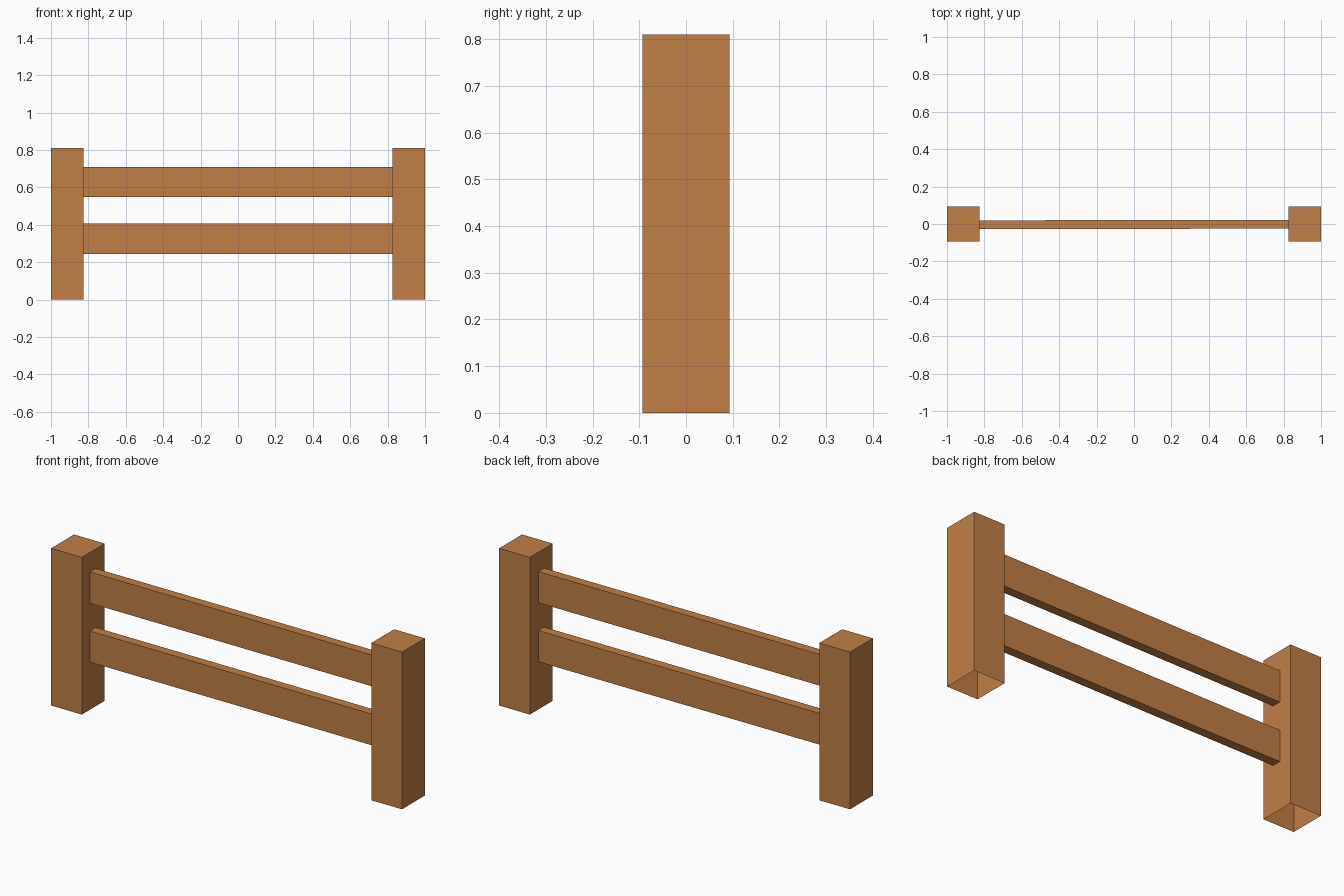
import bpy, bmesh
from mathutils import Matrix, Vector

if "Cube" in bpy.data.objects:
    bpy.data.objects.remove(bpy.data.objects["Cube"])

wood = bpy.data.materials.new("warm wood")
wood.diffuse_color = (0.533, 0.212, 0.061, 1.0)
wood.use_nodes = True
wood.node_tree.nodes["Principled BSDF"].inputs["Base Color"].default_value = wood.diffuse_color


def box(name, lo, hi, is_open, turn=0.0):
    """Box between two corners; faces whose normal passes is_open are left out."""
    lo, hi = Vector(lo), Vector(hi)
    bm = bmesh.new()
    bmesh.ops.create_cube(bm, size=1.0)
    bm.normal_update()
    bmesh.ops.delete(bm, geom=[f for f in bm.faces if is_open(f.normal)],
                     context='FACES_ONLY')
    size = hi - lo
    bmesh.ops.scale(bm, vec=size, verts=bm.verts)
    bmesh.ops.rotate(bm, matrix=Matrix.Rotation(turn, 3, 'Z'), verts=bm.verts)
    bmesh.ops.translate(bm, vec=(lo + hi) / 2, verts=bm.verts)
    mesh = bpy.data.meshes.new(name)
    bm.to_mesh(mesh)
    bm.free()
    mesh.materials.append(wood)
    obj = bpy.data.objects.new(name, mesh)
    bpy.context.collection.objects.link(obj)
    return obj


# Square posts, open underneath
for name, x in (("left_post", -0.9125), ("right_post", 0.9125)):
    box(name, (x - 0.0875, -0.093, 0), (x + 0.0875, 0.093, 0.81),
        lambda n: n.z < -0.5)

# Thin rails between the posts, ends hidden against the posts
for name, z in (("lower_rail", 0.245), ("upper_rail", 0.549)):
    box(name, (-0.826, -0.026, z), (0.826, 0.021, z + 0.161),
        lambda n: abs(n.x) > 0.5, turn=0.002)
